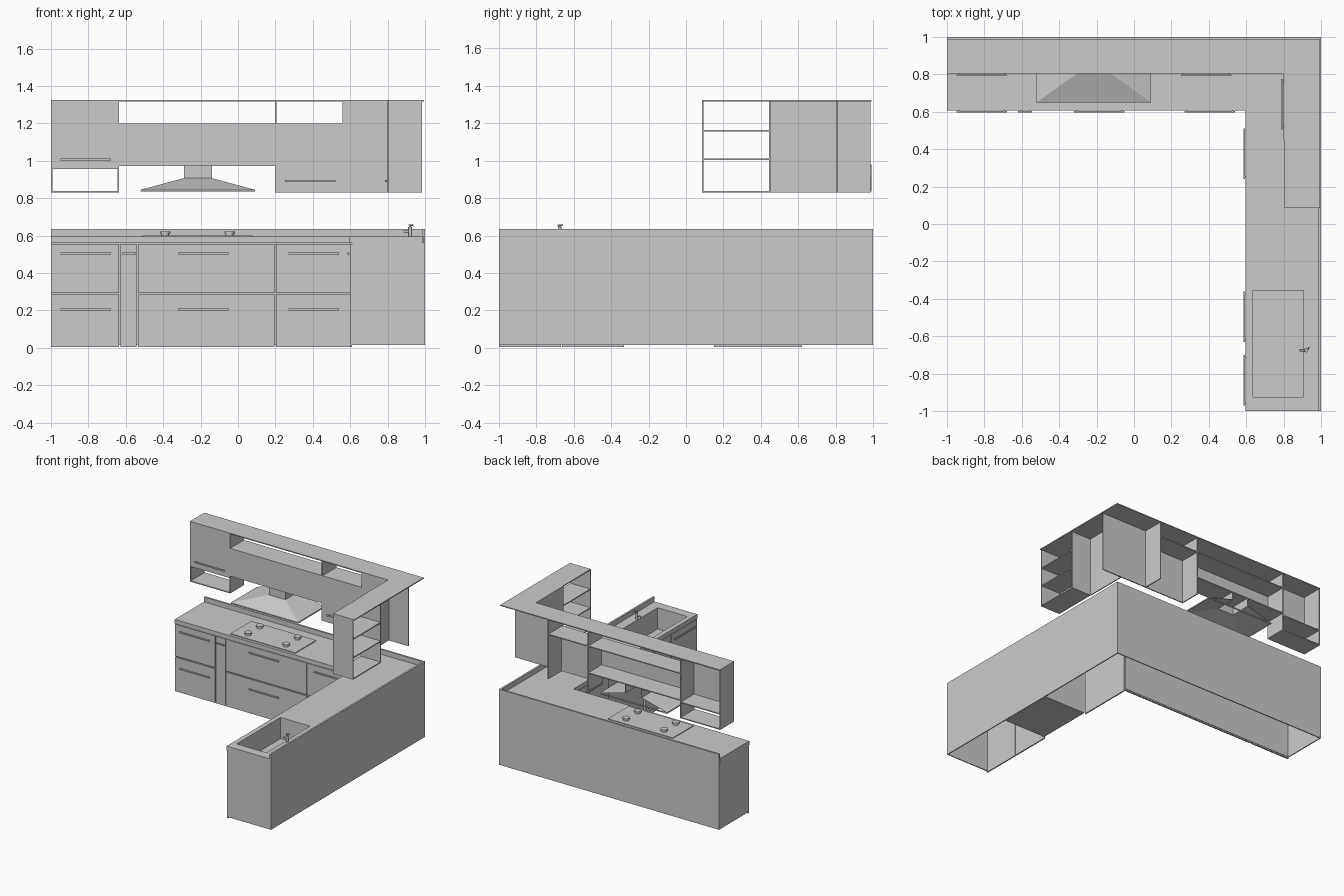
import bpy, bmesh
from mathutils import Vector

cube = bpy.data.objects.get("Cube")
if cube:
    bpy.data.objects.remove(cube)

grey = bpy.data.materials.new("plain_grey")
grey.use_nodes = True
colour = (0.6, 0.6, 0.6, 1)
grey.diffuse_color = colour
grey.node_tree.nodes["Principled BSDF"].inputs["Base Color"].default_value = colour


def finish(name, bm):
    mesh = bpy.data.meshes.new(name)
    bm.to_mesh(mesh)
    bm.free()
    mesh.materials.append(grey)
    ob = bpy.data.objects.new(name, mesh)
    bpy.context.collection.objects.link(ob)
    return ob


def add_box(bm, x, y, z):
    lo, hi = Vector((x[0], y[0], z[0])), Vector((x[1], y[1], z[1]))
    for v in bmesh.ops.create_cube(bm, size=1)["verts"]:
        v.co = (lo + hi) / 2 + Vector(a * b for a, b in zip(v.co, hi - lo))


def box(name, x, y, z):
    bm = bmesh.new()
    add_box(bm, x, y, z)
    return finish(name, bm)


def rod(name, start, end, r, r2=None, sides=16):
    start, end = Vector(start), Vector(end)
    bm = bmesh.new()
    bmesh.ops.create_cone(bm, cap_ends=True, segments=sides, radius1=r,
                          radius2=r if r2 is None else r2, depth=(end - start).length)
    turn = (end - start).to_track_quat('Z', 'Y')
    for v in bm.verts:
        v.co = turn @ v.co + (start + end) / 2
    for f in bm.faces:
        f.smooth = len(f.verts) == 4
    for e in bm.edges:
        e.smooth = e.calc_face_angle(0) < 0.8
    return finish(name, bm)


def handle(name, a, b, face, z, along_x=True):
    """Bar handle with two posts, standing off a door face."""
    bm = bmesh.new()
    spans = [((a, b), (face - 0.015, face - 0.007))]
    spans += [((p, p + 0.006), (face - 0.01, face)) for p in (a + 0.01, b - 0.016)]
    for s, d in spans:
        x, y = (s, d) if along_x else (d, s)
        add_box(bm, x, y, (z - 0.005, z + 0.005))
    finish(name, bm)


T = 0.008   # board thickness
FLOOR, SLAB, TOP, RIM = 0.015, 0.56, 0.595, 0.635

# Base walls, open underneath
box("back_wall", (-1, 1), (1 - T, 1), (FLOOR, RIM))
box("side_wall", (1 - T, 1), (-1, 1), (FLOOR, RIM))
box("left_end_panel", (-1, -1 + T), (0.62, 1), (FLOOR, SLAB))
box("front_end_panel", (0.61, 1), (-1, -1 + T), (FLOOR, SLAB))
box("rear_splash", (-1, 1), (0.985, 1), (TOP, RIM))
box("side_splash", (0.985, 1), (-1, 1), (TOP, RIM))

# Worktop around the sink opening
SX, SY = (0.635, 0.905), (-0.925, -0.355)
box("rear_worktop", (-1, 0.99), (0.607, 0.99), (SLAB, TOP))
box("side_worktop", (0.597, 0.99), (SY[1], 0.607), (SLAB, TOP))
box("sink_front_strip", (0.597, SX[0]), SY, (SLAB, TOP))
box("sink_rear_strip", (SX[1], 0.99), SY, (SLAB, TOP))
box("sink_end_strip", (0.597, 0.99), (-1, SY[0]), (SLAB, TOP))

# Sink basin
bm = bmesh.new()
add_box(bm, SX, SY, (0.42, TOP))
bmesh.ops.delete(bm, geom=[f for f in bm.faces if f.calc_center_median().z > TOP - 0.01],
                 context='FACES')
bmesh.ops.reverse_faces(bm, faces=bm.faces)
basin = finish("sink_basin", bm)
shell = basin.modifiers.new("thickness", 'SOLIDIFY')
shell.thickness, shell.offset = 0.005, -1

# Tap
rod("tap_body", (0.92, -0.675, TOP), (0.92, -0.675, 0.645), 0.01)
rod("tap_spout", (0.92, -0.675, 0.622), (0.885, -0.675, 0.622), 0.006)
rod("tap_knob", (0.92, -0.675, 0.645), (0.92, -0.675, 0.66), 0.005, 0.009)
rod("tap_lever", (0.92, -0.685, 0.652), (0.935, -0.66, 0.657), 0.004)

# Rear run drawers and tall door
MID = 0.29
for i, (a, b, h) in enumerate([(-1, -0.635, (-0.95, -0.68)),
                               (-0.535, 0.195, (-0.32, -0.05)),
                               (0.202, 0.606, (0.27, 0.54))]):
    for level, z, hz in (("lower", (0.005, MID - 0.005), 0.205),
                         ("upper", (MID + 0.004, 0.555), 0.505)):
        box(f"{level}_drawer_{i}", (a, b), (0.61, 0.62), z)
        handle(f"{level}_drawer_handle_{i}", *h, 0.61, hz)
box("narrow_door", (-0.628, -0.542), (0.61, 0.62), (0.005, 0.555))
handle("narrow_door_handle", -0.62, -0.545, 0.61, 0.505)
box("rear_run_backing", (-1, 0.61), (0.62, 0.624), (FLOOR, SLAB))

# Side run doors and built-in appliance
for i, (a, b, h) in enumerate([(-1, -0.668, (-0.97, -0.70)),
                               (-0.662, -0.33, (-0.63, -0.36)),
                               (0.15, 0.61, (0.24, 0.51))]):
    box(f"side_door_{i}", (0.6, 0.61), (a, b), (0.005, 0.555))
    handle(f"side_door_handle_{i}", *h, 0.6, 0.505, False)
box("appliance", (0.61, 0.985), (-0.325, 0.145), (FLOOR, SLAB))

# Hob
box("hob_plate", (-0.51, 0.08), (0.63, 0.9), (TOP, 0.601))
for x in (-0.39, -0.045):
    for y in (0.69, 0.84):
        rod("burner_base", (x, y, 0.601), (x, y, 0.612), 0.022)
        rod("burner_cap", (x, y, 0.612), (x, y, 0.623), 0.028)

# Wall cabinets: front face, back edge, bottom and top heights
F, B, LOW, HIGH = 0.805, 0.985, 0.83, 1.325
DOOR = (F, F + T)
DEPTH = (F, B)
box("rear_top_board", (-1, 0.995), (F, 0.99), (HIGH - T, HIGH))
box("side_top_board", (F, 0.995), (0.085, F), (HIGH - T, HIGH))
for name, x in (("left_upright", -1), ("hood_left_upright", -0.643),
                ("hood_right_upright", 0.197), ("corner_upright", 0.56)):
    box(name, (x, x + T), DEPTH, (LOW, HIGH))
for name, x, z in (("left_bottom", (-1, -0.635), LOW), ("left_shelf", (-1, -0.635), 0.955),
                   ("hood_cabinet_bottom", (-0.635, 0.2), 0.972),
                   ("hood_cabinet_shelf", (-0.635, 0.2), 1.192),
                   ("right_shelf", (0.2, 0.565), 1.192)):
    box(name, x, DEPTH, (z, z + T))
box("left_door", (-1, -0.636), DOOR, (0.958, HIGH))
box("hood_cabinet_door", (-0.636, 0.198), DOOR, (0.972, 1.2))
box("right_door", (0.2, 0.562), DOOR, (LOW, 1.2))
box("corner_panel", (0.566, 0.985), DOOR, (LOW, HIGH))
handle("left_door_handle", -0.95, -0.68, F, 1.007)
handle("right_door_handle", 0.25, 0.52, F, 0.892)

# Side wall cabinet with open shelves
WIDE = (F, 0.985)
box("side_cabinet_door", (F - 0.005, F + 0.003), (0.45, F), (LOW, HIGH))
handle("side_cabinet_handle", 0.505, 0.775, 0.8, 0.892, False)
box("shelf_end_panel", WIDE, (0.085, 0.085 + T), (LOW, HIGH))
box("shelf_divider", WIDE, (0.443, 0.443 + T), (LOW, HIGH))
for z in (LOW, 1.003, 1.156):
    box("open_shelf", WIDE, (0.085, 0.45), (z, z + T))

# Extractor hood: hollow tapered shell and duct, open at the wall
rings = [((-0.52, 0.09), 0.65, 0.835), ((-0.52, 0.09), 0.65, 0.845),
         ((-0.29, -0.14), 0.815, 0.907), ((-0.29, -0.14), 0.815, 0.98)]
bm = bmesh.new()
loops = [[bm.verts.new(p) for p in ((a, 0.99, z), (a, y, z), (b, y, z), (b, 0.99, z))]
         for (a, b), y, z in rings]
for lower, upper in zip(loops, loops[1:]):
    for i in range(3):
        bm.faces.new((lower[i], lower[i + 1], upper[i + 1], upper[i]))
hood = finish("extractor_hood", bm)
skin = hood.modifiers.new("thickness", 'SOLIDIFY')
skin.thickness, skin.offset = 0.004, -1
box("hood_back_rail", (-0.52, 0.09), (0.985, 0.99), (0.835, 0.845))
